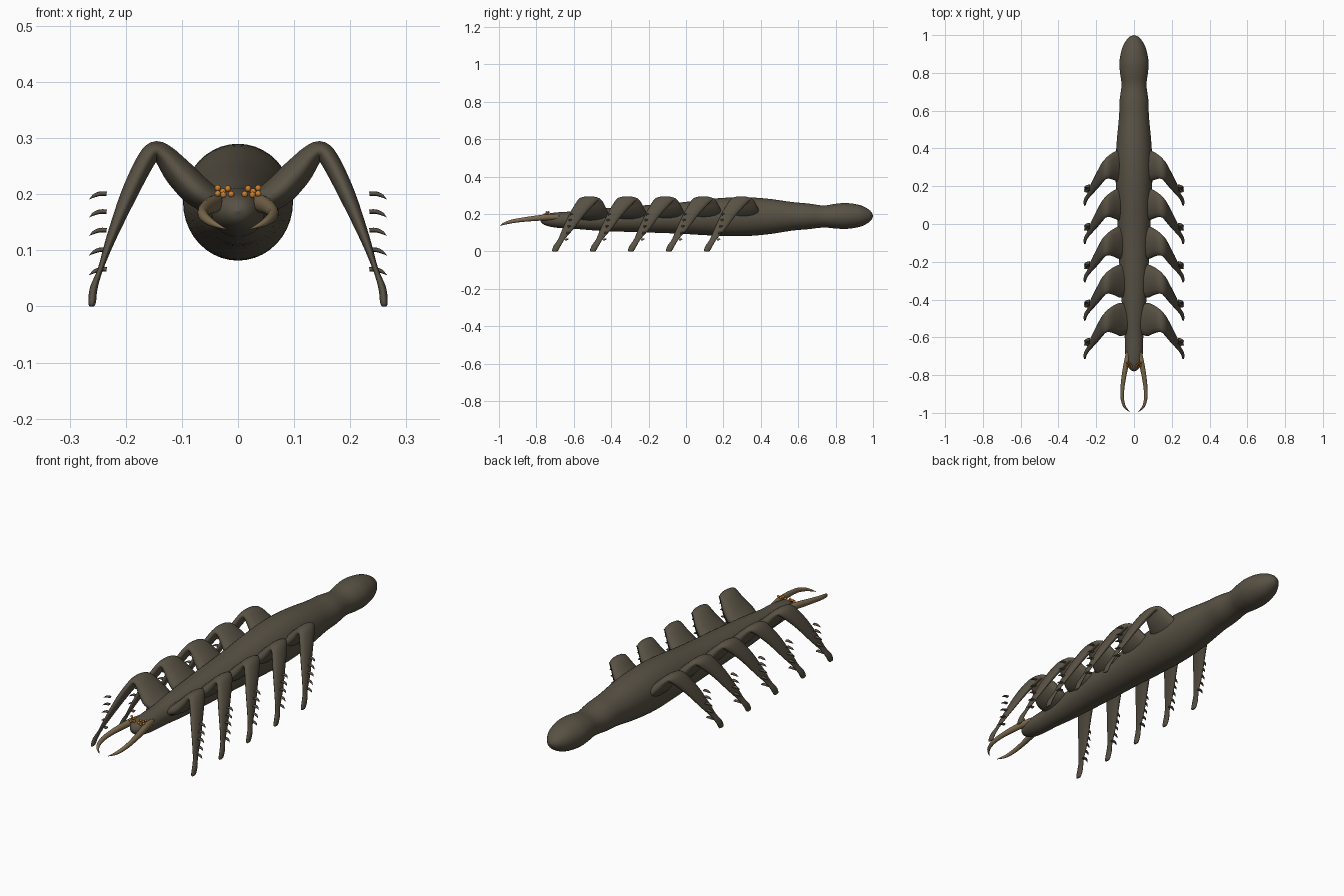
import bpy, bmesh, math
from mathutils import Vector

if "Cube" in bpy.data.objects:
    bpy.data.objects.remove(bpy.data.objects["Cube"], do_unlink=True)


def make_material(name, rgb):
    mat = bpy.data.materials.new(name)
    mat.use_nodes = True
    mat.diffuse_color = (*rgb, 1)
    bsdf = mat.node_tree.nodes["Principled BSDF"]
    bsdf.inputs["Base Color"].default_value = (*rgb, 1)
    bsdf.inputs["Roughness"].default_value = 0.7
    return mat


SHELL = make_material("dark olive brown shell", (0.098, 0.083, 0.058))
HORN = make_material("tan horn", (0.20, 0.145, 0.075))
EYE = make_material("orange eye", (0.60, 0.21, 0.025))


def smooth_path(points, steps):
    """Catmull-Rom interpolation of stations of any length."""
    pts = [points[0], *points, points[-1]]
    out = []
    for a, b, c, d in zip(pts, pts[1:], pts[2:], pts[3:]):
        for k in range(steps):
            t = k / steps
            out.append([q + t / 2 * (r - p + t * (2*p - 5*q + 4*r - s + t * (3*q - p - 3*r + s)))
                        for p, q, r, s in zip(a, b, c, d)])
    return out + [list(points[-1])]


def loft(bm, points, ref, steps=4, sides=16):
    """Elliptical tube: stations are x, y, z, half size along ref, half size across."""
    st = smooth_path(points, steps)
    centres = [Vector(s[:3]) for s in st]
    rings = []
    for i, s in enumerate(st):
        tangent = centres[min(i + 1, len(st) - 1)] - centres[max(i - 1, 0)]
        across = tangent.cross(ref).normalized()
        ring = []
        for k in range(sides):
            a = math.tau * k / sides
            ring.append(bm.verts.new(centres[i] + ref * math.cos(a) * max(s[3], 0.0005)
                                     + across * math.sin(a) * max(s[4], 0.0005)))
        rings.append(ring)
    for r0, r1 in zip(rings, rings[1:]):
        for k in range(sides):
            j = (k + 1) % sides
            bm.faces.new((r0[k], r0[j], r1[j], r1[k]))
    bm.faces.new(rings[0])
    bm.faces.new(rings[-1])


def finish(name, bm, mat):
    bmesh.ops.recalc_face_normals(bm, faces=bm.faces)
    mesh = bpy.data.meshes.new(name)
    bm.to_mesh(mesh)
    bm.free()
    mesh.materials.append(mat)
    for poly in mesh.polygons:
        poly.use_smooth = True
    obj = bpy.data.objects.new(name, mesh)
    bpy.context.collection.objects.link(obj)
    return obj


Y, Z = Vector((0, 1, 0)), Vector((0, 0, 1))

# Body: y, centre height, half height, half width
BODY = [(-0.78, 0.170, 0, 0), (-0.77, 0.170, 0.019, 0.021), (-0.74, 0.169, 0.033, 0.038),
        (-0.68, 0.168, 0.042, 0.047), (-0.58, 0.168, 0.048, 0.050),
        (-0.45, 0.170, 0.060, 0.062), (-0.25, 0.174, 0.071, 0.076),
        (-0.05, 0.178, 0.082, 0.085), (0.15, 0.184, 0.099, 0.094),
        (0.30, 0.186, 0.104, 0.098), (0.43, 0.187, 0.096, 0.092),
        (0.57, 0.188, 0.076, 0.079), (0.65, 0.188, 0.069, 0.077),
        (0.735, 0.187, 0.059, 0.066), (0.80, 0.189, 0.066, 0.074),
        (0.86, 0.190, 0.069, 0.077), (0.93, 0.190, 0.058, 0.063),
        (0.975, 0.190, 0.036, 0.039), (0.993, 0.190, 0.018, 0.02), (1.0, 0.190, 0, 0)]
bm = bmesh.new()
loft(bm, [(0, y, z, h, w) for y, z, h, w in BODY], Z, 4, 40)
finish("body", bm, SHELL)

# Leg: x, y offset from toe, height, half width along body, half thickness
LEG = [(0.03, 0.20, 0.180, 0.075, 0.022), (0.07, 0.20, 0.203, 0.088, 0.028),
       (0.105, 0.20, 0.238, 0.075, 0.027), (0.132, 0.195, 0.270, 0.062, 0.020),
       (0.150, 0.185, 0.277, 0.056, 0.017), (0.167, 0.165, 0.255, 0.052, 0.017),
       (0.195, 0.122, 0.198, 0.042, 0.015), (0.226, 0.075, 0.122, 0.030, 0.009),
       (0.245, 0.040, 0.067, 0.018, 0.005), (0.257, 0.018, 0.033, 0.019, 0.007),
       (0.260, 0.006, 0.008, 0.017, 0.007), (0.261, 0.004, 0.0, 0.012, 0.004)]
SPIKE_HEIGHTS = (0.20, 0.168, 0.135, 0.10, 0.065)
NAMES = ("front", "second", "third", "fourth", "rear")

for side, side_name in ((1, "left"), (-1, "right")):
    for n, name in enumerate(NAMES):
        toe = -0.705 + 0.203 * n
        bm = bmesh.new()
        loft(bm, [(side * x, toe + dy, z, w, t) for x, dy, z, w, t in LEG], Y, 4, 14)
        finish(f"{name}_{side_name}_leg", bm, SHELL)
        # Row of small hooked spines beside the shin
        bm = bmesh.new()
        for k, z in enumerate(SPIKE_HEIGHTS):
            y = toe + 0.092 - 0.006 * k
            loft(bm, [(side * 0.234, y, z + 0.001, 0.010, 0.004),
                      (side * 0.246, y, z + 0.001, 0.008, 0.004),
                      (side * 0.257, y - 0.002, z - 0.003, 0.005, 0.003),
                      (side * 0.265, y - 0.006, z - 0.009, 0, 0)], Y, 3, 8)
        finish(f"{name}_{side_name}_leg_spines", bm, SHELL)

    # Curved jaw
    bm = bmesh.new()
    loft(bm, [(side * x, y, z, r, r * 0.9) for x, y, z, r in (
        (0.030, -0.68, 0.183, 0.014), (0.041, -0.74, 0.183, 0.016),
        (0.054, -0.81, 0.177, 0.014), (0.062, -0.88, 0.169, 0.0115),
        (0.061, -0.93, 0.161, 0.010), (0.048, -0.97, 0.150, 0.007),
        (0.022, -0.994, 0.138, 0.001))], Z, 5, 14)
    finish(f"{side_name}_jaw", bm, HORN)

    # Cluster of tiny eyes
    bm = bmesh.new()
    for x, y, z in ((0.018, -0.745, 0.210), (0.036, -0.735, 0.211), (0.027, -0.74, 0.205),
                    (0.012, -0.752, 0.200), (0.026, -0.757, 0.199), (0.036, -0.75, 0.201)):
        ball = bmesh.ops.create_uvsphere(bm, u_segments=12, v_segments=8, radius=0.0056)
        bmesh.ops.translate(bm, verts=ball["verts"], vec=(side * x, y, z))
    finish(f"{side_name}_eyes", bm, EYE)
